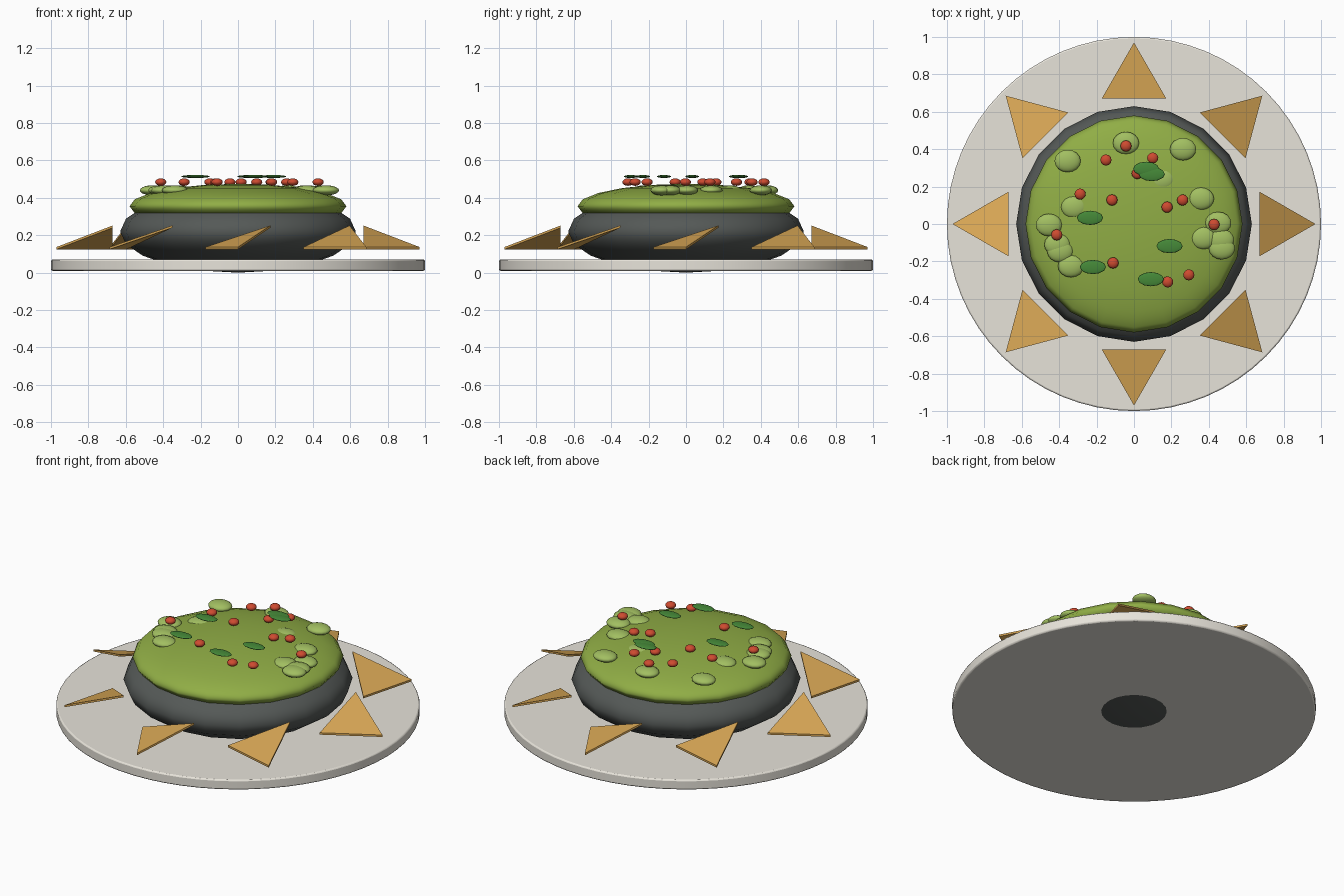
import bpy, bmesh
from math import pi, cos, sin

if "Cube" in bpy.data.objects:
    bpy.data.objects.remove(bpy.data.objects["Cube"])


def material(name, rgb):
    m = bpy.data.materials.new(name)
    m.diffuse_color = (*rgb, 1)
    m.use_nodes = True
    m.node_tree.nodes["Principled BSDF"].inputs["Base Color"].default_value = m.diffuse_color
    return m


PLATE = material("plate_cream", (0.80, 0.77, 0.70))
STONE = material("bowl_stone", (0.09, 0.10, 0.095))
GREEN = material("dip_green", (0.28, 0.42, 0.06))
LIGHT = material("chunk_green", (0.36, 0.52, 0.12))
RED = material("tomato_red", (0.62, 0.07, 0.03))
LEAF = material("herb_green", (0.06, 0.25, 0.04))
CHIP = material("chip_tan", (0.68, 0.38, 0.09))


def ellipsoid(name, loc, size, mat, seg=16, rings=10):
    bpy.ops.mesh.primitive_uv_sphere_add(segments=seg, ring_count=rings, radius=1, location=loc)
    ob = bpy.context.object
    ob.name = name
    ob.scale = size
    bpy.ops.object.shade_smooth()
    ob.data.materials.append(mat)
    return ob


# Plate with a softened rim
bpy.ops.mesh.primitive_cylinder_add(vertices=64, radius=1, depth=0.06, location=(0, 0, 0.04))
plate = bpy.context.object
plate.name = "plate"
plate.data.materials.append(PLATE)
bev = plate.modifiers.new("rim", "BEVEL")
bev.width = 0.008
bev.segments = 2
bev.limit_method = 'ANGLE'
bpy.ops.object.shade_smooth_by_angle()

# Bowl and the dip heaped in it
ellipsoid("bowl", (0, 0, 0.22), (0.63, 0.63, 0.22), STONE, 20, 10)
ellipsoid("dip", (0, 0, 0.355), (0.58, 0.58, 0.12), GREEN, 20, 10)

# Avocado chunks
chunks = [(-.355, .337), (-.043, .433), (.262, .40), (.358, .135), (-.32, .09),
          (-.455, -.005), (-.41, -.11), (-.395, -.145), (-.337, -.225), (.37, -.075),
          (.45, .005), (.465, -.085), (.47, -.13), (.15, .235)]
for i, (x, y) in enumerate(chunks):
    ellipsoid(f"avocado_chunk_{i}", (x, y, 0.44), (0.07, 0.06, 0.027), LIGHT)

# Tomato bits
tomatoes = [(-.043, .417), (-.15, .342), (.10, .353), (.017, .27), (-.288, .16),
            (-.118, .128), (.177, .09), (.26, .128), (.428, -.003), (-.413, -.058),
            (-.112, -.208), (.18, -.31), (.293, -.272)]
for i, (x, y) in enumerate(tomatoes):
    ellipsoid(f"tomato_bit_{i}", (x, y, 0.484), (0.03, 0.03, 0.02), RED, 12, 8)

# Herb leaves
herbs = [(.065, .295), (.095, .267), (-.235, .033), (.19, -.118), (-.22, -.23), (.09, -.295)]
for i, (x, y) in enumerate(herbs):
    ellipsoid(f"herb_leaf_{i}", (x, y, 0.514), (0.07, 0.038, 0.008), LEAF, 12, 8)

# Ring of tilted triangular chips, one base corner raised
for i in range(8):
    a = i * pi / 4
    bm = bmesh.new()
    rows = []
    for dz in (-0.012, 0):
        row = []
        for r, t, z in ((0.97, 0, 0.137), (0.67, 0.173, 0.252), (0.67, -0.173, 0.137)):
            row.append(bm.verts.new((r * cos(a) - t * sin(a), r * sin(a) + t * cos(a), z + dz)))
        rows.append(row)
    low, top = rows
    bm.faces.new(top)
    bm.faces.new(low[::-1])
    for k in range(3):
        n = (k + 1) % 3
        bm.faces.new((low[k], low[n], top[n], top[k]))
    me = bpy.data.meshes.new(f"chip_{i}")
    bm.to_mesh(me)
    bm.free()
    me.materials.append(CHIP)
    bpy.context.collection.objects.link(bpy.data.objects.new(f"chip_{i}", me))
